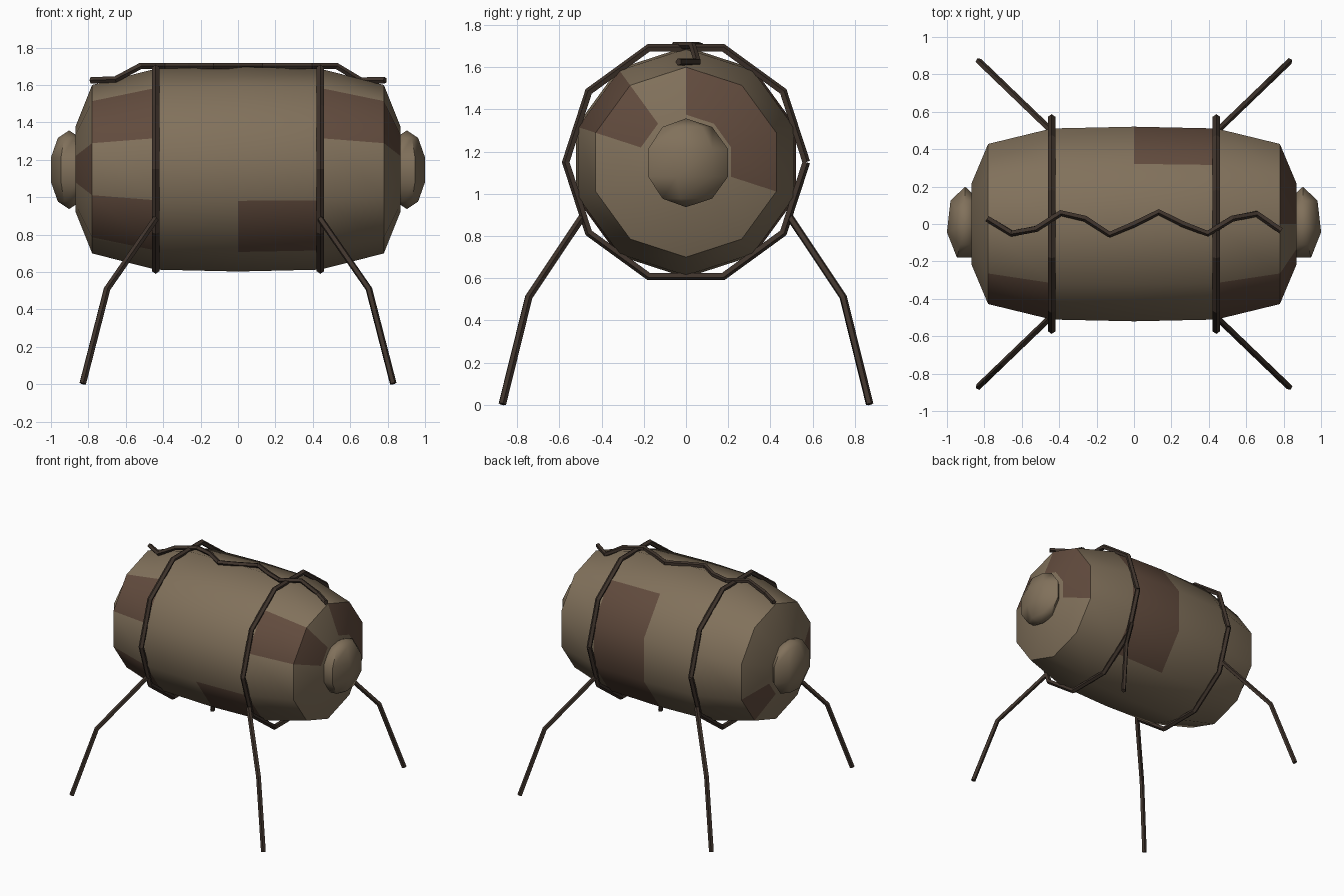
import bpy, bmesh
from math import sin, cos, pi, radians
from mathutils import Vector

if "Cube" in bpy.data.objects:
    bpy.data.objects.remove(bpy.data.objects["Cube"])


def material(name, rgb):
    m = bpy.data.materials.new(name)
    m.diffuse_color = (*rgb, 1)
    m.use_nodes = True
    m.node_tree.nodes["Principled BSDF"].inputs["Base Color"].default_value = m.diffuse_color
    return m


WOOD = material("wood", (0.22, 0.165, 0.105))
PATCH = material("dark_wood", (0.12, 0.07, 0.047))
TWIG = material("twig", (0.05, 0.034, 0.025))
CZ = 1.15  # height of the barrel axis


def loft(name, rings, mats, patches=(), smooth=None, capped=True):
    """Skin a list of equal-length rings; patches = (band, side) faces in mats[1]."""
    bm = bmesh.new()
    vs = [[bm.verts.new(p) for p in r] for r in rings]
    n = len(vs[0])
    for b in range(len(vs) - 1):
        for s in range(n):
            t = (s + 1) % n
            f = bm.faces.new((vs[b][s], vs[b][t], vs[b + 1][t], vs[b + 1][s]))
            f.material_index = int((b, s) in patches)
    if capped:
        bm.faces.new(vs[0])
        bm.faces.new(vs[-1])
    bmesh.ops.remove_doubles(bm, verts=bm.verts, dist=1e-5)
    bmesh.ops.recalc_face_normals(bm, faces=bm.faces)
    me = bpy.data.meshes.new(name)
    bm.to_mesh(me)
    bm.free()
    for m in mats:
        me.materials.append(m)
    ob = bpy.data.objects.new(name, me)
    bpy.context.collection.objects.link(ob)
    if smooth:
        bpy.ops.object.select_all(action='DESELECT')
        ob.select_set(True)
        bpy.context.view_layer.objects.active = ob
        bpy.ops.object.shade_smooth_by_angle(angle=radians(smooth))
    return ob


def tube(name, pts, r, sides=5, ref=(0, 0, 1)):
    """Thin twig swept along a path with mitred joints."""
    pts = [Vector(p) for p in pts]
    ref, rings = Vector(ref), []
    for i, p in enumerate(pts):
        a = (p - pts[i - 1]).normalized() if i else None
        b = (pts[i + 1] - p).normalized() if i < len(pts) - 1 else None
        d = ((a or b) + (b or a)).normalized()
        u = d.cross(ref).normalized()
        v = u.cross(d)
        rings.append([p + r * (u * cos(2 * pi * k / sides) + v * sin(2 * pi * k / sides))
                      for k in range(sides)])
    return loft(name, rings, [TWIG])


# Barrel body: ten-sided, side s spans angles 18+36s to 54+36s in the y-z plane
profile = [(-.87, .225), (-.78, .45), (-.44, .537), (0, .547), (.44, .537), (.78, .45), (.87, .225)]
rings = [[(x, r * cos(radians(18 + 36 * k)), CZ + r * sin(radians(18 + 36 * k)))
          for k in range(10)] for x, r in profile]
patches = {(1, 3), (4, 3), (1, 5), (3, 5), (3, 0), (3, 9), (3, 8),
           (5, 3), (5, 1), (5, 0), (5, 9), (0, 4), (0, 8)}
loft("barrel_body", rings, [WOOD, PATCH], patches, smooth=38)

# Flattened seven-sided end knobs
for side, sx in (("left", -1), ("right", 1)):
    rings = []
    for j in range(6):
        q = .21 * sin(pi * j / 5)
        rings.append([(sx * .903 + .5 * q * sin(2 * pi * k / 7), q * cos(2 * pi * k / 7),
                       1.147 + .21 * cos(pi * j / 5)) for k in range(7)])
    loft(side + "_end_knob", rings, [WOOD], smooth=60, capped=False)

    # Hoop: ten straight runs, meeting at the back
    tube(side + "_hoop", [(sx * .44, .568 * cos(pi * k / 5), CZ + .568 * sin(pi * k / 5))
                          for k in range(11)], .02, ref=(1, 0, 0))

    # Splayed bent legs
    for end, sy in (("front", -1), ("back", 1)):
        tube(f"{end}_{side}_leg", [(sx * .44, sy * .495, .885), (sx * .7, sy * .745, .51),
                                   (sx * .83, sy * .87, .004)], .018)

# Vine zigzagging along the top
ys = [.03, -.05, -.025, .06, .03, -.055, 0, .065, .0, -.05, .03, .055, -.035]
zs = [1.625, 1.63] + [1.702] * 9 + [1.625] * 2
vine = [(-.785 + .131 * i, y, z) for i, (y, z) in enumerate(zip(ys, zs))]
tube("top_vine", vine, .018)
